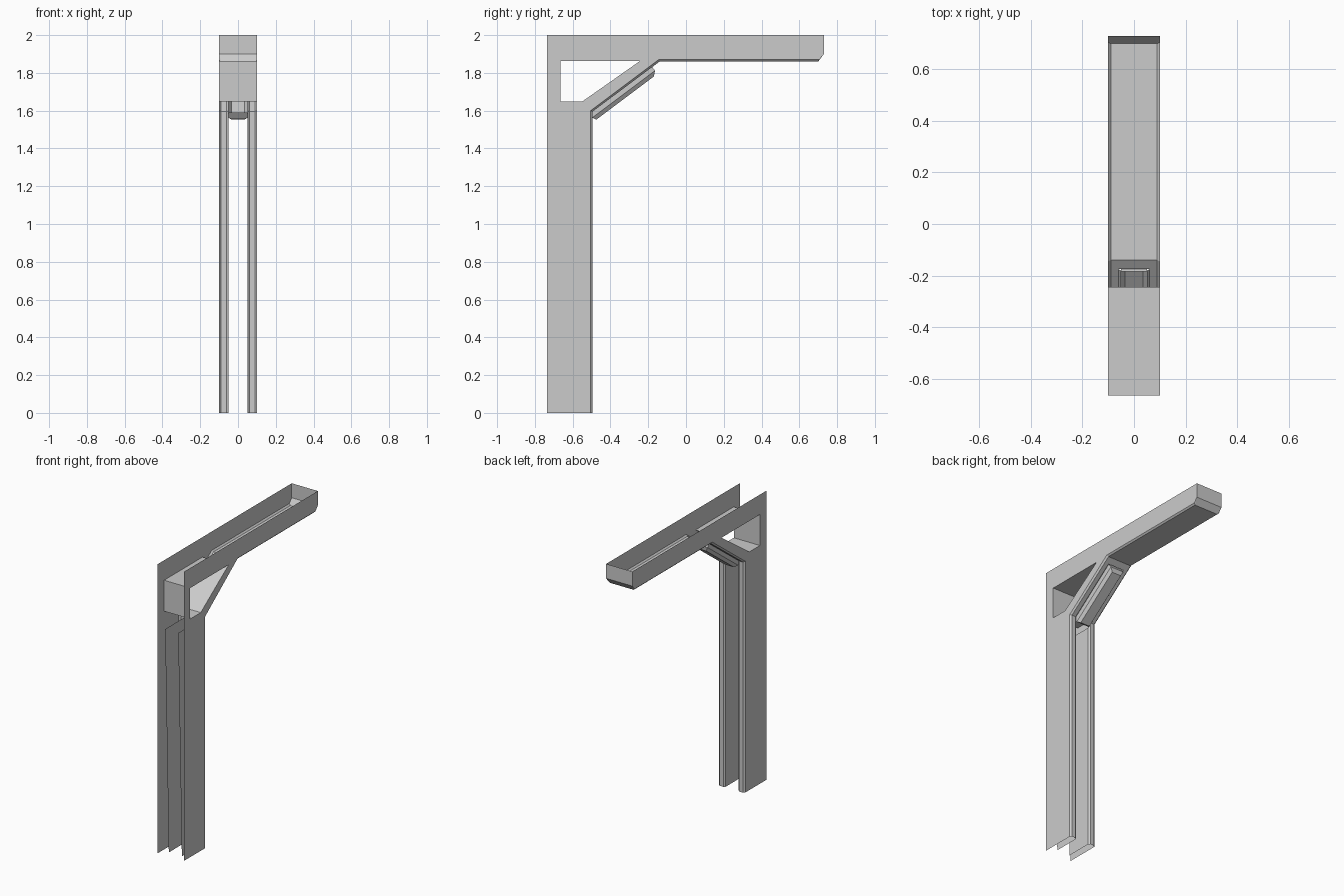
import bpy, bmesh
from mathutils import Vector

if "Cube" in bpy.data.objects:
    bpy.data.objects.remove(bpy.data.objects["Cube"])


def make(name, bm):
    bmesh.ops.remove_doubles(bm, verts=bm.verts, dist=0.0005)
    bmesh.ops.recalc_face_normals(bm, faces=bm.faces)
    me = bpy.data.meshes.new(name)
    bm.to_mesh(me)
    bm.free()
    ob = bpy.data.objects.new(name, me)
    bpy.context.collection.objects.link(ob)
    return ob


def face(bm, pts):
    bm.faces.new([bm.verts.new(p) for p in pts])


def strip(bm, xa, pa, xb, pb):
    """Quads between two (y, z) paths lying at xa and xb."""
    for i in range(len(pa) - 1):
        face(bm, [(xa, *pa[i]), (xa, *pa[i + 1]), (xb, *pb[i + 1]), (xb, *pb[i])])


def mirrored(ob):
    m = ob.modifiers.new("mirror", 'MIRROR')
    m.use_clip = True
    return ob


W = 0.1
# outer edge of the side sheets, and the raised skin line along it
edge = [(-0.505, 0), (-0.505, 1.6), (-0.145, 1.87), (0.705, 1.87), (0.73, 1.9), (0.73, 2)]
skin = [(-0.495, 0), (-0.495, 1.595), (-0.14, 1.86), (0.7, 1.86), (0.73, 1.9), (0.73, 2)]
hole = [(-0.665, 1.648), (-0.55, 1.648), (-0.245, 1.862), (-0.665, 1.862)]

# side sheets with the brace window
bm = bmesh.new()
for loop in (edge + [(-0.735, 2), (-0.735, 0)], hole):
    vs = [bm.verts.new((W, *p)) for p in loop]
    for i, v in enumerate(vs):
        bm.edges.new((v, vs[i - 1]))
bmesh.ops.triangle_fill(bm, use_beauty=True, use_dissolve=False, edges=bm.edges[:],
                        normal=(1, 0, 0))
bmesh.ops.dissolve_limit(bm, angle_limit=0.01, verts=bm.verts[:], edges=bm.edges[:])
mirrored(make("side_sheet", bm))

# tunnel through the brace window
bm = bmesh.new()
loop = hole + hole[:1]
strip(bm, W, loop, -W, loop)
make("window_lining", bm)

# underside skin: bevelled rails on column and brace, full width on the beam
bm = bmesh.new()
xs = [0.09, 0.09, 0.09, 0.09, W, W]
for i in range(5):
    face(bm, [(W, *edge[i]), (W, *edge[i + 1]), (xs[i + 1], *skin[i + 1]), (xs[i], *skin[i])])
dirn = Vector((0.8, 0.6))
out = Vector((0.6, -0.8))
t_e = (Vector(skin[1]) * 0.1 + Vector(skin[2]) * 0.9)
top_in = Vector(edge[1]) * 0.1 + Vector(edge[2]) * 0.9
rail = skin[:2] + [tuple(t_e)]
strip(bm, 0.09, rail, 0.06, rail)
strip(bm, 0.06, rail, 0.05, edge[:2] + [tuple(top_in)])
face(bm, [(0.09, *t_e), (0.09, *skin[2]), (0, *skin[2]), (0, *t_e)])
for i in range(2, 5):
    face(bm, [(xs[i], *skin[i]), (xs[i + 1], *skin[i + 1]), (0, *skin[i + 1]), (0, *skin[i])])
mirrored(make("underside_skin", bm))

# groove walls inside the column
bm = bmesh.new()
face(bm, [(0.05, y, z) for y, z in
          [(-0.505, 0), (-0.685, 0), (-0.725, 1.56), (-0.505, 1.56)]])
mirrored(make("groove_wall", bm))

# lamp housing under the brace: a tub with bevelled outer edges, open to the inside
bm = bmesh.new()
base = Vector(edge[1])
rings = []
for n, t0, t1, x in [(0.0, -0.016, 0.4, 0.05), (0.035, -0.016, 0.4, 0.05),
                     (0.056, -0.004, 0.377, 0.035)]:
    a, b = (base + dirn * t + out * n for t in (t0, t1))
    rings.append([bm.verts.new(p) for p in [(-x, *a), (x, *a), (x, *b), (-x, *b)]])
for r0, r1 in zip(rings, rings[1:]):
    for i in range(4):
        bm.faces.new([r0[i - 1], r0[i], r1[i], r1[i - 1]])
bm.faces.new(rings[-1])
make("lamp_housing", bm)
